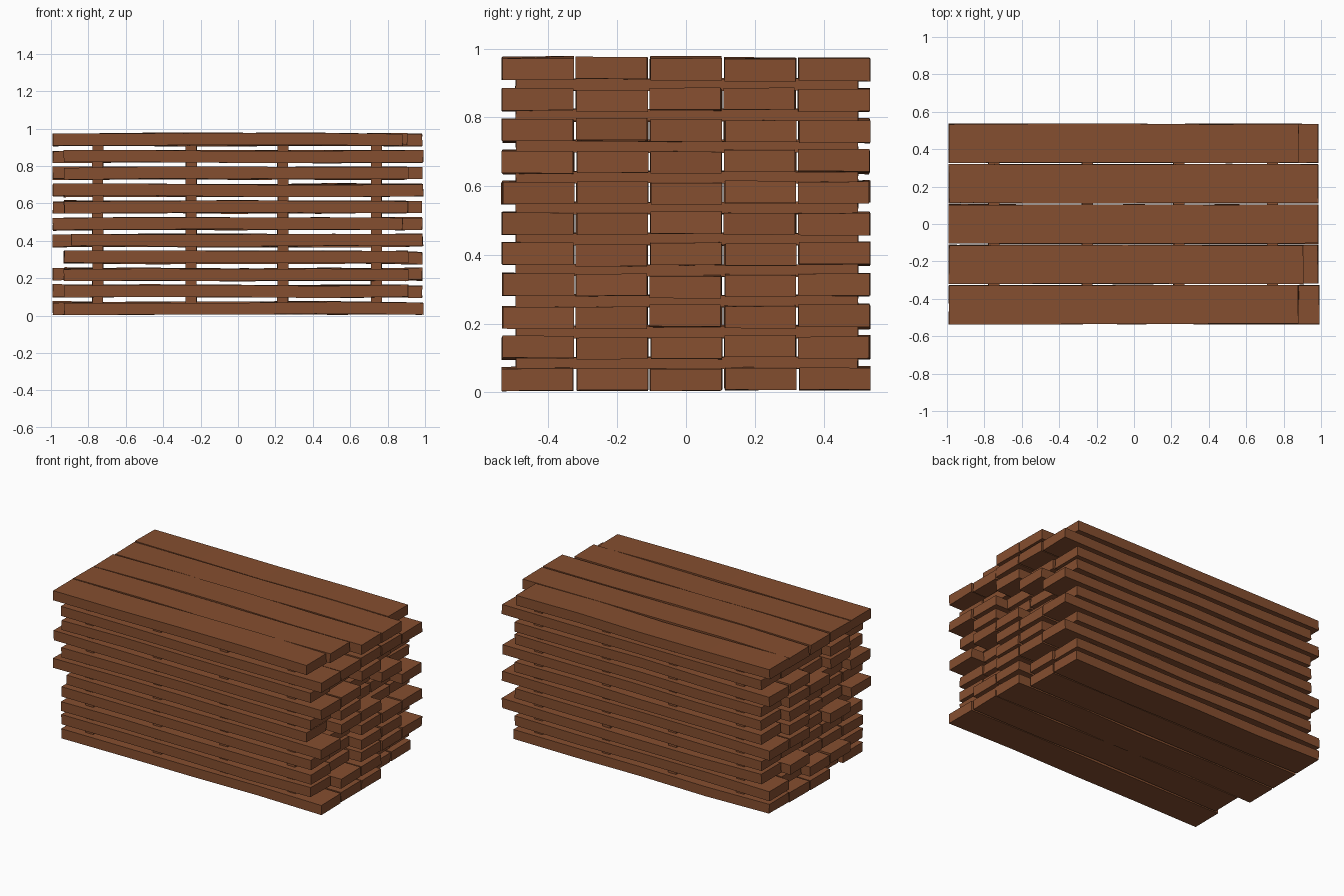
import bpy, bmesh, random

if "Cube" in bpy.data.objects:
    bpy.data.objects.remove(bpy.data.objects["Cube"])

random.seed(7)

wood = bpy.data.materials.new("brown wood")
wood.diffuse_color = (0.235, 0.077, 0.029, 1)
wood.use_nodes = True
wood.node_tree.nodes["Principled BSDF"].inputs["Base Color"].default_value = wood.diffuse_color

LAYERS, ROWS = 11, 5
PITCH_Z, THICK = 0.09, 0.064
PITCH_Y, WIDTH = 0.2155, 0.207


def board(name, x0, x1, yc, zc, width, thick, segs, wobble):
    """Rough-sawn board along x: loops of four corners with a slight warp."""
    bm = bmesh.new()
    rings = []
    for i in range(segs + 1):
        x = x0 + (x1 - x0) * i / segs
        dy = random.uniform(-wobble, wobble) * 0.6
        dz = random.uniform(-wobble, wobble)
        ring = []
        for sy, sz in ((-1, -1), (1, -1), (1, 1), (-1, 1)):
            ring.append(bm.verts.new((
                x + random.uniform(-wobble, wobble) * 0.6,
                yc + sy * width / 2 + dy,
                zc + sz * thick / 2 + dz + random.uniform(-wobble, wobble) * 0.25)))
        rings.append(ring)
    for a, b in zip(rings, rings[1:]):
        for k in range(4):
            bm.faces.new((a[k], a[(k + 1) % 4], b[(k + 1) % 4], b[k]))
    bm.faces.new(rings[0])
    bm.faces.new(rings[-1])
    bmesh.ops.recalc_face_normals(bm, faces=bm.faces)
    me = bpy.data.meshes.new(name)
    bm.to_mesh(me)
    bm.free()
    me.materials.append(wood)
    ob = bpy.data.objects.new(name, me)
    bpy.context.collection.objects.link(ob)
    return ob


# staggered ends: front row (left, right) from the bottom layer up
front_left = [-.93, -.93, -.93, -.93, -.89, -.99, -.93, -.99, -.93, -.93, -.99]
front_right = [.99, .91, .91, .91, .99, .88, .91, .99, .91, .99, .88]
top_right = [.88, .905, .985, .985, .88]
back_full = {9, 6, 4, 2}

# planks
for n in range(LAYERS):
    for r in range(ROWS):
        x0 = random.choice((-0.99, -0.93))
        x1 = random.choice((0.985, 0.90))
        if r == 0:
            x0, x1 = front_left[n], front_right[n]
        if r == ROWS - 1:
            x1 = 0.985 if n in back_full else 0.89
        if n == LAYERS - 1:
            x0, x1 = -0.99, top_right[r]
        if n == 0:
            x0 = (-.93, -.90, -.99, -.99, -.99)[r]
            x1 = (.99, .985, .985, .90, .90)[r]
        board("plank", x0, x1, (r - 2) * PITCH_Y, 0.041 + n * PITCH_Z,
              WIDTH, THICK, 4, 0.005)

# spacer sticks laid across between the layers
for n in range(LAYERS - 1):
    for xc in (-0.75, -0.25, 0.24, 0.74):
        ob = board("spacer_stick", -0.495, 0.5, 0, 0, 0.058, 0.034, 2, 0.003)
        ob.rotation_euler.z = 1.5707963
        ob.location = (xc, 0, 0.041 + (n + 0.5) * PITCH_Z)
